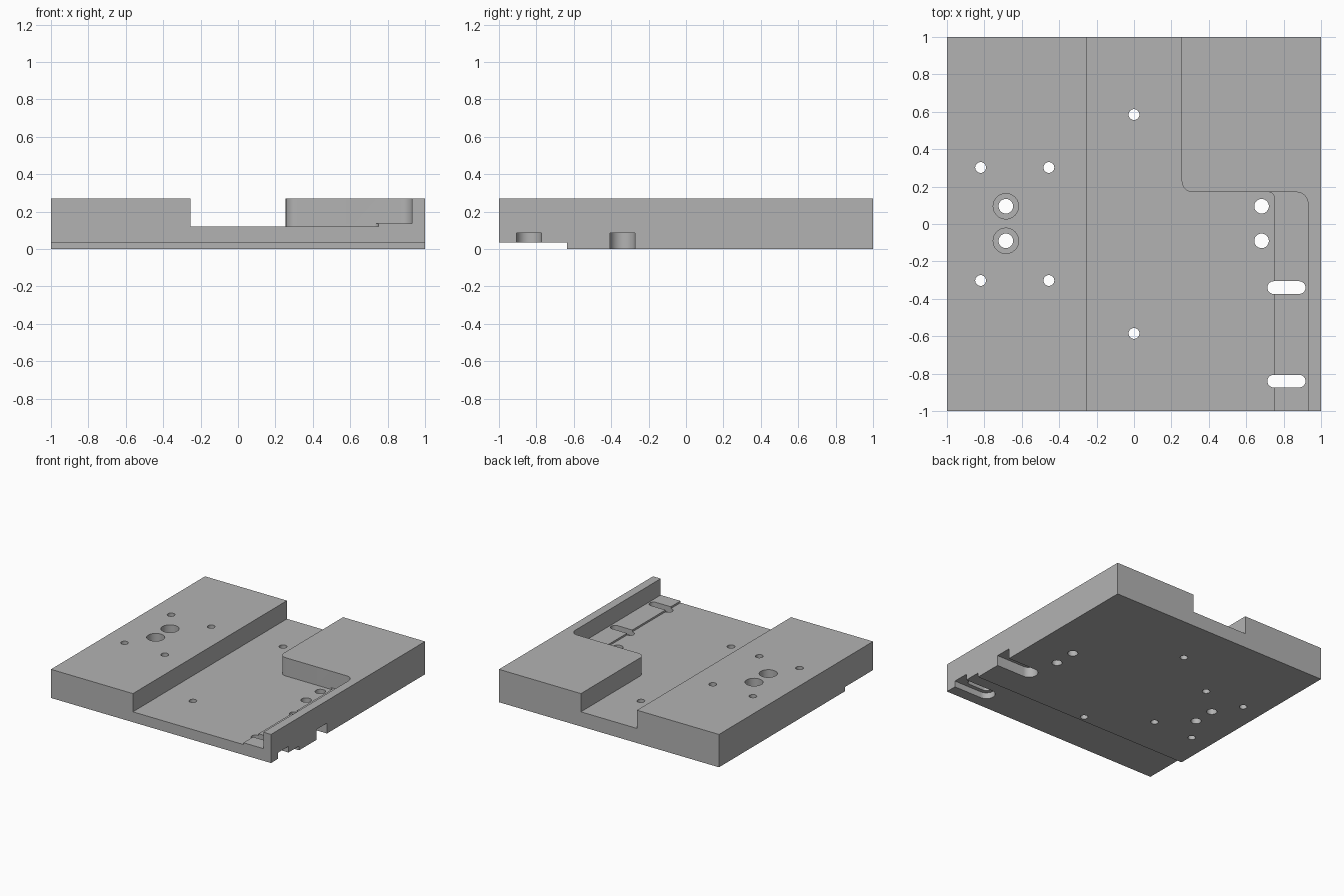
import bpy, bmesh, math
from mathutils import Vector

if "Cube" in bpy.data.objects:
    bpy.data.objects.remove(bpy.data.objects["Cube"])

metal = bpy.data.materials.new("plain grey metal")
metal.use_nodes = True
grey = (0.45, 0.45, 0.45, 1)
metal.diffuse_color = grey
metal.node_tree.nodes["Principled BSDF"].inputs["Base Color"].default_value = grey


def rounded(corners, steps=10):
    """Outline from (x, y, radius) corners, rounding right-angled ones."""
    out = []
    for i, (x, y, r) in enumerate(corners):
        p = Vector((x, y))
        if not r:
            out.append(p)
            continue
        a = (Vector(corners[i - 1][:2]) - p).normalized() * r
        b = (Vector(corners[(i + 1) % len(corners)][:2]) - p).normalized() * r
        for k in range(steps + 1):
            t = k / steps * math.pi / 2
            out.append(p + a * (1 - math.sin(t)) + b * (1 - math.cos(t)))
    return out


def slot(x0, x1, y, r, steps=16):
    """Outline with half-round ends centred at x0 and x1 (a circle if equal)."""
    out = []
    for cx, start in ((x1, -math.pi / 2), (x0, math.pi / 2)):
        for k in range(steps + (x0 != x1)):
            t = start + math.pi * k / steps
            out.append(Vector((cx + r * math.cos(t), y + r * math.sin(t))))
    return out


def prism(name, outline, z0, z1):
    bm = bmesh.new()
    base = bm.faces.new([bm.verts.new((p.x, p.y, z0)) for p in outline])
    top = bmesh.ops.extrude_face_region(bm, geom=[base])["geom"]
    bmesh.ops.translate(bm, vec=(0, 0, z1 - z0),
                        verts=[v for v in top if isinstance(v, bmesh.types.BMVert)])
    bmesh.ops.recalc_face_normals(bm, faces=bm.faces)
    mesh = bpy.data.meshes.new(name)
    bm.to_mesh(mesh)
    bm.free()
    mesh.materials.append(metal)
    ob = bpy.data.objects.new(name, mesh)
    bpy.context.collection.objects.link(ob)
    return ob


def box(name, x0, x1, y0, y1, z0, z1):
    return prism(name, rounded([(x0, y0, 0), (x1, y0, 0), (x1, y1, 0), (x0, y1, 0)]), z0, z1)


TOP, FLOOR, LEDGE = 0.27, 0.12, 0.135
LOW, HIGH = -0.2, 0.5
plate = box("base_plate", -1, 1, -1, 1, 0, TOP)

# Channel with side pocket, raised ledge, and step under the front edge
cutters = [
    prism("channel_cutter", rounded([
        (-0.255, -1.2, 0), (0.75, -1.2, 0), (0.75, 0.17, 0.03), (0.255, 0.17, 0.06),
        (0.255, 1.2, 0), (-0.255, 1.2, 0)]), FLOOR, HIGH),
    prism("ledge_cutter", rounded([
        (0.6, -1.2, 0), (0.93, -1.2, 0), (0.93, 0.17, 0.06), (0.6, 0.17, 0)]), LEDGE, HIGH),
    box("step_cutter", -1.2, 1.2, -1.2, -0.635, LOW, 0.035),
]

# Adjustment slots, each with a wider recess below that opens on the side
for y in (-0.34, -0.84):
    cutters.append(prism("slot_cutter", slot(0.747, 0.883, y, 0.034), LOW, HIGH))
    cutters.append(prism("recess_cutter", slot(0.747, 1.3, y, 0.067), LOW, 0.085))

# Bolt holes, counterbored on the raised side
for y in (0.095, -0.09):
    for x in (-0.685, 0.682):
        cutters.append(prism("bolt_cutter", slot(x, x, y, 0.039), LOW, HIGH))
    cutters.append(prism("counterbore_cutter", slot(-0.685, -0.685, y, 0.068), FLOOR, HIGH))

# Small pin holes, mirrored front to back
for x, y in ((-0.82, 0.302), (-0.455, 0.302), (0, 0.585)):
    for side in (1, -1):
        cutters.append(prism("pin_cutter", slot(x, x, side * y, 0.029), LOW, HIGH))

bpy.ops.object.select_all(action="DESELECT")
bpy.context.view_layer.objects.active = plate
plate.select_set(True)
for cutter in cutters:
    mod = plate.modifiers.new("cut", "BOOLEAN")
    mod.operation = "DIFFERENCE"
    mod.solver = "EXACT"
    mod.object = cutter
    bpy.ops.object.modifier_apply(modifier=mod.name)
    bpy.data.objects.remove(cutter)

bpy.ops.object.shade_smooth_by_angle(angle=math.radians(30))
